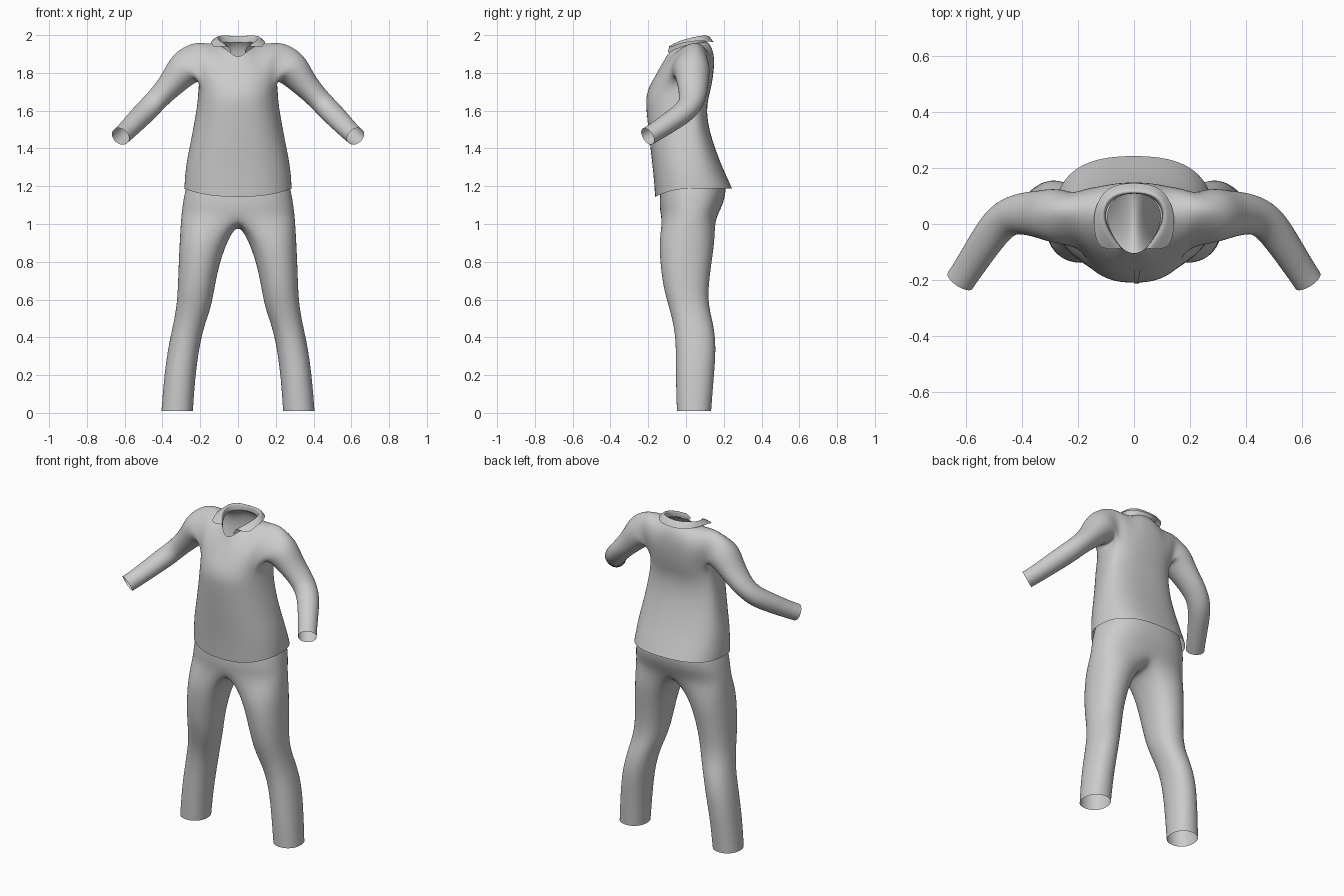
import bpy, bmesh, math
from mathutils import Vector

if "Cube" in bpy.data.objects:
    bpy.data.objects.remove(bpy.data.objects["Cube"])

N = 13      # points in a half ring, front centre to back centre


def spow(v, e):
    return math.copysign(abs(v) ** e, v)


def half_ring(bm, z, w, yf, yb, dip=0.0, yc=0.02):
    """Half cross-section on the +x side, open at the centre plane."""
    out = []
    for k in range(N):
        a = math.radians(-90 + 15 * k)
        c, s = math.cos(a), math.sin(a)
        e = 0.95 if s < 0 else 0.78
        x = 0.0 if k in (0, N - 1) else w * abs(c) ** 0.8
        y = yc + spow(s, e) * ((yc - yf) if s < 0 else (yb - yc))
        out.append(bm.verts.new((x, y, z - dip * max(0, -s) ** 2)))
    return out


def strip(bm, a, b, closed=False):
    n = len(a)
    for i in range(n if closed else n - 1):
        j = (i + 1) % n
        bm.faces.new((a[i], a[j], b[j], b[i]))


def loft(bm, rings, closed=False):
    for a, b in zip(rings, rings[1:]):
        strip(bm, a, b, closed)


def finish(bm, name, thick=0.0):
    """Orient outward, mirror to the other side and smooth."""
    bmesh.ops.recalc_face_normals(bm, faces=bm.faces[:])
    side = max(bm.faces, key=lambda f: f.calc_center_median().x)
    if side.normal.x + side.normal.z < 0:
        bmesh.ops.reverse_faces(bm, faces=bm.faces[:])
    me = bpy.data.meshes.new(name)
    bm.to_mesh(me)
    bm.free()
    for p in me.polygons:
        p.use_smooth = True
    ob = bpy.data.objects.new(name, me)
    bpy.context.collection.objects.link(ob)
    m = ob.modifiers.new("mirror", 'MIRROR')
    m.use_clip = True
    if thick:
        ob.modifiers.new("cloth", 'SOLIDIFY').thickness = thick
    s = ob.modifiers.new("smooth", 'SUBSURF')
    s.levels = s.render_levels = 2
    return ob


# shirt body: rings from hem to armpit (z, half width, front y, back y)
bm = bmesh.new()
body = [(1.188, .286, -.165, .245), (1.24, .284, -.17, .222), (1.32, .276, -.18, .185),
        (1.42, .255, -.192, .148), (1.52, .236, -.203, .118), (1.61, .22, -.212, .11),
        (1.67, .213, -.214, .12), (1.725, .212, -.198, .135)]
rings = [half_ring(bm, *r, dip=.045 if i == 0 else (.02 if i == 1 else 0)) for i, r in enumerate(body)]
loft(bm, rings)
pit = rings[-1]

# yoke: each column curves from the armpit ring to neck or shoulder seam
front_top = [(0, -.11, 1.872), (.05, -.092, 1.915), (.115, .03, 1.962), (.19, .045, 1.968), (.255, .05, 1.97)]
front_mid = [(0, -.15, 1.80), (.065, -.145, 1.83), (.125, -.11, 1.90), (.18, -.10, 1.93), (.225, -.085, 1.90)]
back_top = {11: (.06, .105, 1.962), 12: (0, .118, 1.965)}
back_mid = {8: (.225, .15, 1.93), 9: (.19, .175, 1.94), 10: (.125, .18, 1.95), 11: (.07, .175, 1.93), 12: (0, .175, 1.92)}
STEPS = 4


def curve_column(v0, mid, top):
    """Quadratic curve of vertices; top may be an existing vertex."""
    p0, p1 = v0.co.copy(), Vector(mid)
    shared = isinstance(top, bmesh.types.BMVert)
    p2 = top.co.copy() if shared else Vector(top)
    col = [v0]
    for i in range(1, STEPS + 1):
        t = i / STEPS
        if shared and i == STEPS:
            col.append(top)
        else:
            col.append(bm.verts.new(p0 * (1 - t) ** 2 + p1 * 2 * t * (1 - t) + p2 * t * t))
    return col


front = [curve_column(pit[k], front_mid[k], front_top[k]) for k in range(5)]
back = [curve_column(pit[k], back_mid[k], back_top.get(k) or front[12 - k][-1]) for k in range(8, 13)]
loft(bm, front)
loft(bm, back)

# sleeve: armhole loop carried along the arm (centre, radius up, radius front)
armhole = front[4][::-1] + pit[5:8] + back[0][:-1]
arm = [((.275, .03, 1.835), .104, .105), ((.345, .036, 1.748), .074, .086), ((.415, .038, 1.675), .063, .077),
       ((.475, .015, 1.61), .062, .07), ((.535, -.07, 1.55), .058, .062), ((.59, -.155, 1.492), .052, .056),
       ((.622, -.203, 1.464), .051, .055)]
loops = [armhole]
for i, (c, ru, rf) in enumerate(arm):
    d = (Vector(arm[min(i + 1, len(arm) - 1)][0]) - Vector(arm[max(i - 1, 0)][0])).normalized()
    up = Vector((0, 0, 1))
    up = (up - d * d.dot(up)).normalized()
    fwd = d.cross(up)
    loops.append([bm.verts.new(Vector(c) + up * ru * math.cos(a) + fwd * rf * math.sin(a))
                  for a in (j * math.tau / 12 for j in range(12))])
loft(bm, loops, closed=True)
shirt = finish(bm, "shirt")

# collar: band rising from the neck and folding down outside
bm = bmesh.new()
collar = [
    [(.025, -.108, 1.893), (.085, -.035, 1.935), (.113, .04, 1.958), (.07, .1, 1.96), (0, .113, 1.962)],
    [(.045, -.085, 1.94), (.09, -.03, 1.97), (.112, .04, 1.99), (.08, .1, 2.0), (0, .112, 1.992)],
    [(.06, -.09, 1.944), (.105, -.035, 1.975), (.125, .045, 1.994), (.09, .112, 2.004), (0, .125, 1.996)],
    [(.125, -.09, 1.93), (.142, -.035, 1.955), (.147, .05, 1.972), (.10, .138, 1.965), (0, .15, 1.962)]]
loft(bm, [[bm.verts.new(p) for p in row] for row in collar])
finish(bm, "collar")

# button placket: narrow strip laid on the shirt front
bm = bmesh.new()
rows = [[bm.verts.new((x, -.3, 1.145 + .72 * i / 24)) for x in (0, .012, .024)] for i in range(25)]
loft(bm, rows)
me = bpy.data.meshes.new("placket")
bm.to_mesh(me)
bm.free()
placket = bpy.data.objects.new("placket", me)
bpy.context.collection.objects.link(placket)
w = placket.modifiers.new("lay", 'SHRINKWRAP')
w.target, w.offset = shirt, .003
w.wrap_method, w.wrap_mode = 'NEAREST_SURFACEPOINT', 'OUTSIDE_SURFACE'

# trousers: hip half rings, crotch points, then closed leg rings
bm = bmesh.new()
hips = [(1.24, .262, -.125, .205), (1.17, .284, -.138, .215), (1.1, .295, -.142, .195), (1.04, .303, -.135, .165)]
rings = [half_ring(bm, *h) for h in hips]
loft(bm, rings)
crotch = [bm.verts.new((0, y, z)) for y, z in ((.1, 1.01), (.02, .995), (-.06, 1.005))]
legs = [rings[-1] + crotch]
leg = [(.93, .045, .31, -.146, .158), (.8, .095, .316, -.14, .138), (.66, .123, .32, -.122, .12),
       (.56, .14, .327, -.092, .122), (.46, .178, .346, -.065, .15), (.34, .205, .373, -.054, .162),
       (.18, .226, .394, -.056, .148), (.01, .237, .407, -.05, .135)]
for z, xi, xo, yf, yb in leg:
    loop = []
    for k in range(16):
        a = math.radians((k - 6) * 22.5)
        loop.append(bm.verts.new(((xi + xo) / 2 + (xo - xi) / 2 * spow(math.cos(a), .92),
                                  (yf + yb) / 2 + (yb - yf) / 2 * spow(math.sin(a), .92), z)))
    legs.append(loop)
loft(bm, legs, closed=True)
finish(bm, "trousers")
